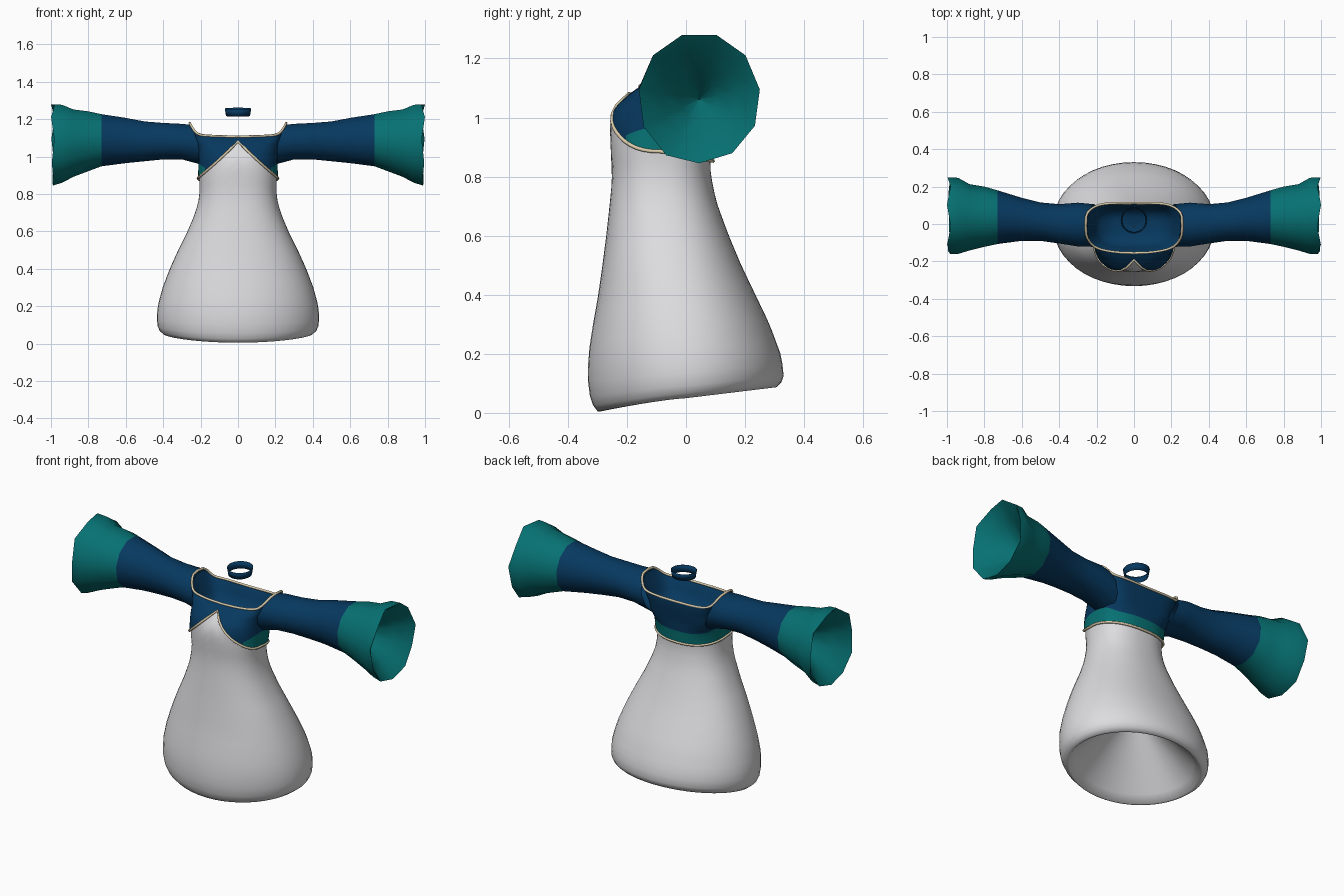
import bpy, math

if "Cube" in bpy.data.objects:
    bpy.data.objects.remove(bpy.data.objects["Cube"], do_unlink=True)


def material(name, rgb):
    m = bpy.data.materials.new(name)
    m.use_nodes = True
    m.diffuse_color = (*rgb, 1)
    m.node_tree.nodes["Principled BSDF"].inputs["Base Color"].default_value = (*rgb, 1)
    return m


WHITE = material("pale grey cloth", (0.72, 0.72, 0.74))
BLUE = material("navy cloth", (0.002, 0.04, 0.115))
TEAL = material("teal cloth", (0.002, 0.165, 0.17))
TRIM = material("beige trim", (0.7, 0.6, 0.41))


def loft(name, rings, mats, rule=None, thickness=0, angle=60):
    """Join closed rings of points; rule(row, centre) picks a material."""
    n = len(rings[0])
    faces = [(r * n + i, r * n + (i + 1) % n, (r + 1) * n + (i + 1) % n, (r + 1) * n + i)
             for r in range(len(rings) - 1) for i in range(n)]
    mesh = bpy.data.meshes.new(name)
    mesh.from_pydata([p for ring in rings for p in ring], [], faces)
    for m in mats:
        mesh.materials.append(m)
    if rule:
        for k, p in enumerate(mesh.polygons):
            p.material_index = rule(k // n, p.center)
    obj = bpy.data.objects.new(name, mesh)
    bpy.context.collection.objects.link(obj)
    if thickness:
        mod = obj.modifiers.new("cloth thickness", "SOLIDIFY")
        mod.thickness, mod.offset = thickness, -1
    bpy.ops.object.select_all(action="DESELECT")
    obj.select_set(True)
    bpy.context.view_layer.objects.active = obj
    bpy.ops.object.shade_smooth_by_angle(angle=math.radians(angle))


def lerp(a, b, t):
    return a + (b - a) * t


# Body profile: height, half width, front y, back y
BODY = [(0.0, .43, -.325, .33), (.12, .435, -.333, .335), (.2, .43, -.33, .32),
        (.3, .403, -.315, .283), (.4, .365, -.297, .235), (.5, .32, -.283, .187),
        (.6, .27, -.27, .145), (.7, .228, -.259, .108), (.76, .212, -.253, .092),
        (.82, .204, -.25, .083), (.9, .208, -.256, .085), (.98, .203, -.257, .09),
        (1.03, .205, -.24, .098), (1.08, .22, -.185, .105), (1.11, .233, -.142, .105),
        (1.18, .251, -.13, .108)]
SIDES = 48
ANGLES = [2 * math.pi * i / SIDES for i in range(SIDES)]


def power(v, e):
    return math.copysign(abs(v) ** e, v)


def body_point(a, z, grow=0.0, scale=1.0):
    """Point on the body surface at angle a and height z; squarer at the shoulders."""
    z = min(max(z, 0), 1.18)
    k = next(i for i in range(1, len(BODY)) if z <= BODY[i][0])
    lo, hi = BODY[k - 1], BODY[k]
    w, y0, y1 = (lerp(lo[j], hi[j], (z - lo[0]) / (hi[0] - lo[0])) for j in (1, 2, 3))
    start, extra = (.93, 2) if math.sin(a) > 0 else (1.05, 1.4)
    square = extra * min(max((z - start) / .07, 0), 1)
    e = 2 / (1.97 + .5 * min(1, z) + square)
    return (scale * (w + grow) * power(math.cos(a), e),
            (y0 + y1) / 2 + scale * ((y1 - y0) / 2 + grow) * power(math.sin(a), e), z)


def hem(a):
    """Lower jacket edge: a peak in front, nearly level behind."""
    s = math.sin(a)
    return 1.08 - .195 * abs(math.cos(a)) ** .78 if s < 0 else .885 - .032 * s


def band(a):
    """Upper edge of the teal band, rising under the arms."""
    return max(.922 + .045 * math.cos(a) ** 4, hem(a) + .003)


def neck(a):
    """Neck edge: flat in front and behind, arched over the shoulders."""
    c = abs(math.cos(a))
    return 1.106 + .01 * c + .064 * c ** 9


def skirt_bottom(a):
    s = math.sin(a)
    return .05 - .045 * abs(s) ** 1.3 if s < 0 else .05 + .037 * s


# Skirt: inner hollow tapering upward, rolled rim, then the outside
rim = [body_point(a, skirt_bottom(a), 0, .89) for a in ANGLES]
rings = [[(x * s, y * s, lerp(.42, z, s)) for x, y, z in rim] for s in (.01, .3, .6, .9, 1)]
rows = [(0, .92), (.02, .965), (.05, .99)] + [(.1 + .9 * i / 18, 1) for i in range(19)]
for t, s in rows:
    rings.append([body_point(a, lerp(skirt_bottom(a), hem(a) + .006, t), 0, s) for a in ANGLES])
loft("skirt", rings, [WHITE])

# Jacket body, with a teal band low on the sides and back
G = .007
rings = [[body_point(a, hem(a), G) for a in ANGLES]]
for i in range(11):
    rings.append([body_point(a, lerp(band(a), neck(a), i / 10), G) for a in ANGLES])
loft("jacket_body", rings, [BLUE, TEAL], lambda row, c: int(row == 0 and c.y > -.2))

# Dark lining that closes the neck opening
lining = [[body_point(a, neck(a), G) for a in ANGLES]]
for s, z in ((.8, 1.06), (.7, 1.01), (.4, .99), (.01, .985)):
    lining.append([(x * s, (y + .015) * s - .015, z) for x, y, _ in lining[0]])
loft("neck_lining", lining, [BLUE])


# Beige piping on both jacket edges
def piping(name, points, radius):
    curve = bpy.data.curves.new(name, "CURVE")
    curve.dimensions = "3D"
    curve.bevel_depth, curve.bevel_resolution = radius, 1
    spline = curve.splines.new("POLY")
    spline.points.add(len(points) - 1)
    for sp, p in zip(spline.points, points):
        sp.co = (*p, 1)
    spline.use_cyclic_u = True
    curve.materials.append(TRIM)
    obj = bpy.data.objects.new(name, curve)
    bpy.context.collection.objects.link(obj)


piping("hem_trim", [body_point(a, hem(a), G) for a in ANGLES], .007)
piping("neck_trim", [body_point(a, neck(a), G) for a in ANGLES], .007)

# Sleeve sections: x, front y, back y, bottom z, top z
SLEEVE = [(.17, -.122, .106, .95, 1.17), (.3, -.12, .114, .985, 1.175),
          (.4, -.104, .106, .985, 1.18), (.5, -.09, .115, .975, 1.188),
          (.6, -.09, .14, .965, 1.207), (.73, -.107, .18, .948, 1.227),
          (.8, -.122, .2, .922, 1.242), (.88, -.142, .213, .892, 1.252),
          (.94, -.16, .247, .86, 1.277), (.99, -.16, .25, .845, 1.28)]
# Inner funnel: x, share of the mouth size
FUNNEL = [(.98, .95), (.91, .64), (.82, .32), (.72, .01)]
CUFF_SIDES = 11


def sleeve_ring(side, x, y0, y1, z0, z1, slant=0.0, ripple=0.0):
    pts = []
    for i in range(CUFF_SIDES):
        a = -math.pi / 2 + 2 * math.pi * i / CUFF_SIDES
        px = x + slant * (math.sin(a) + 1) / 2 + ripple * math.cos(5 * a)
        pts.append((side * px, (y0 + y1) / 2 + (y1 - y0) / 2 * math.cos(a) * 1.01,
                    (z0 + z1) / 2 + (z1 - z0) / 2 * math.sin(a) * (1 + .04 * (a > 0))))
    return pts if side > 0 else pts[::-1]


for side, label in ((1, "left"), (-1, "right")):
    last = len(SLEEVE) - 1
    rings = [sleeve_ring(side, *row, slant=.08 if k == 0 else 0, ripple=.01 if k == last else 0)
             for k, row in enumerate(SLEEVE)]
    _, y0, y1, z0, z1 = SLEEVE[-1]
    cy, cz, hy, hz = (y0 + y1) / 2, (z0 + z1) / 2, (y1 - y0) / 2, (z1 - z0) / 2
    for x, s in FUNNEL:
        rings.append(sleeve_ring(side, x, cy - hy * s, cy + hy * s, cz - hz * s, cz + hz * s))
    loft(label + "_sleeve", rings, [BLUE, TEAL],
         lambda row, c: int(abs(c.x) > .73 or row >= last), angle=50)

# Choker band floating above the neck opening
loft("choker", [[(r * math.cos(a), .02 + r * math.sin(a), z + .004 * math.sin(a)) for a in ANGLES]
                for r, z in ((.064, 1.217), (.071, 1.257))], [BLUE], thickness=.002)
